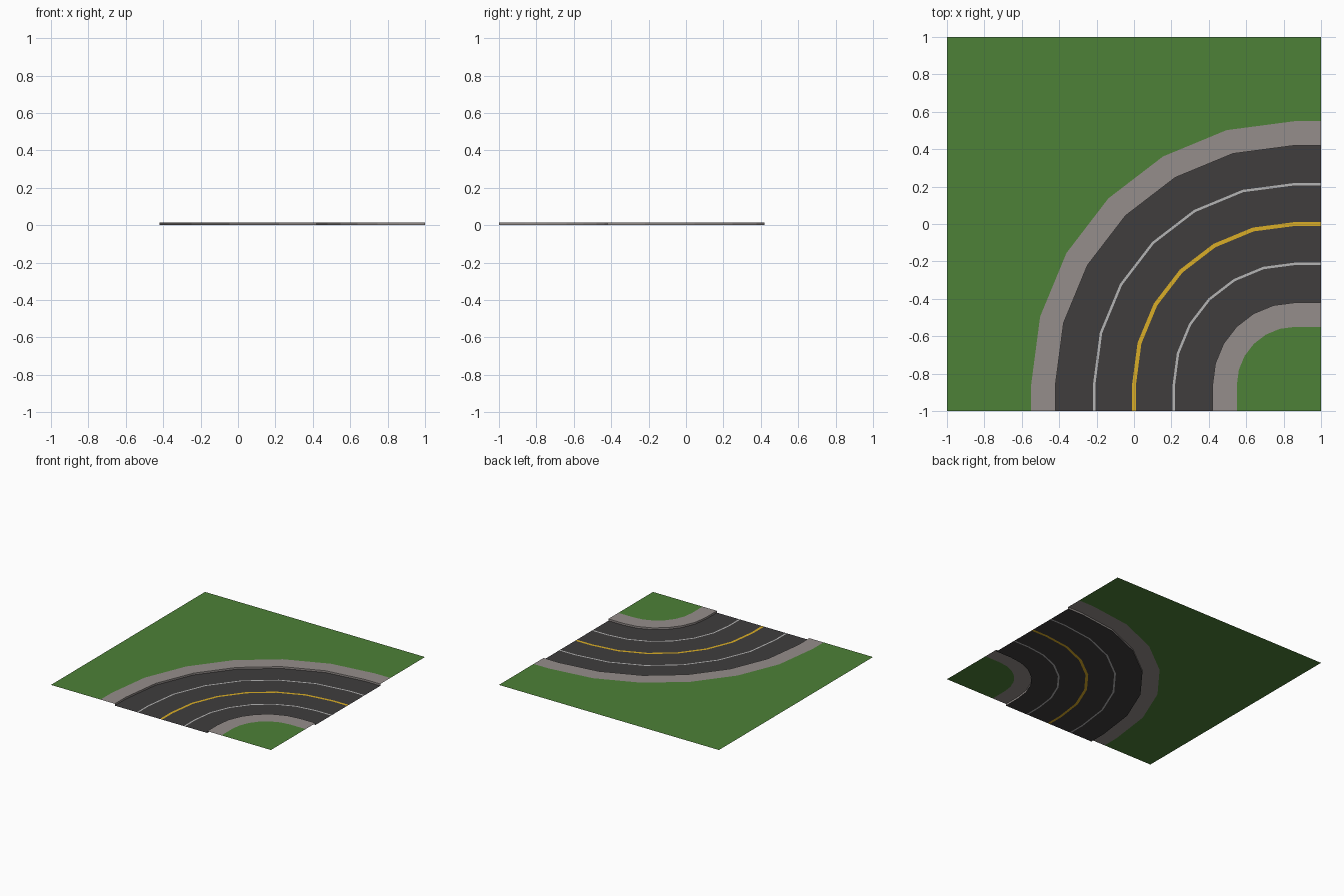
import bpy, bmesh
from math import sin, cos, radians

if "Cube" in bpy.data.objects:
    bpy.data.objects.remove(bpy.data.objects["Cube"])

H = 0.015          # pavement height above the road
C = 0.86           # bend centre is (C, -C), followed by short straights
STEPS = 6          # segments in the quarter bend


def material(name, rgb):
    m = bpy.data.materials.new(name)
    m.diffuse_color = (*rgb, 1)
    m.use_nodes = True
    m.node_tree.nodes["Principled BSDF"].inputs["Base Color"].default_value = m.diffuse_color
    return m


GRASS = material("grass_green", (0.075, 0.22, 0.038))
PAVE = material("pavement_grey", (0.30, 0.27, 0.26))
ROAD = material("asphalt", (0.05, 0.047, 0.048))
WHITE = material("line_white", (0.46, 0.46, 0.46))
YELLOW = material("line_yellow", (0.70, 0.42, 0.02))


def path(x, z):
    """Line across the tile that starts at x on the front edge and bends to the right edge."""
    r = C - x
    arc = [(C - r * cos(radians(90 * i / STEPS)), -C + r * sin(radians(90 * i / STEPS)), z)
           for i in range(STEPS + 1)]
    return [(x, -1, z)] + arc + [(1, -x, z)]


def build(name, mat, faces):
    bm = bmesh.new()
    for f in faces:
        bm.faces.new([bm.verts.new(p) for p in f])
    bmesh.ops.remove_doubles(bm, verts=bm.verts, dist=1e-5)
    mesh = bpy.data.meshes.new(name)
    bm.to_mesh(mesh)
    bm.free()
    mesh.materials.append(mat)
    ob = bpy.data.objects.new(name, mesh)
    bpy.context.collection.objects.link(ob)


def strip(profile):
    """Faces between successive (x, z) profile points swept round the bend."""
    faces = []
    for (xa, za), (xb, zb) in zip(profile, profile[1:]):
        a, b = path(xa, za), path(xb, zb)
        faces += [(a[i], b[i], b[i + 1], a[i + 1]) for i in range(len(a) - 1)]
    return faces


def fan(hub, pts):
    return [(hub, p, q) for p, q in zip(pts, pts[1:])]


# Grass on both sides of the bend
outer = [(-1, -1, H)] + path(-0.55, H) + [(1, 1, H)]
build("outer_grass", GRASS, fan((-1, 1, H), outer))
build("inner_grass", GRASS, fan((1, -1, H), path(0.55, H)[::-1]))

# Pavements with a vertical kerb face down to the road
build("outer_pavement", PAVE, strip([(-0.55, H), (-0.42, H), (-0.42, 0)]))
build("inner_pavement", PAVE, strip([(0.42, 0), (0.42, H), (0.55, H)]))

# Painted lines, set flush between the asphalt lanes
lines = [("outer_lane_line", -0.213, 0.0065, WHITE),
         ("centre_line", 0.0, 0.0105, YELLOW),
         ("inner_lane_line", 0.213, 0.0065, WHITE)]
edge, lanes = -0.42, []
for name, x, w, mat in lines:
    lanes += strip([(edge, 0), (x - w, 0)])
    build(name, mat, strip([(x - w, 0), (x + w, 0)]))
    edge = x + w
build("road", ROAD, lanes + strip([(edge, 0), (0.42, 0)]))
